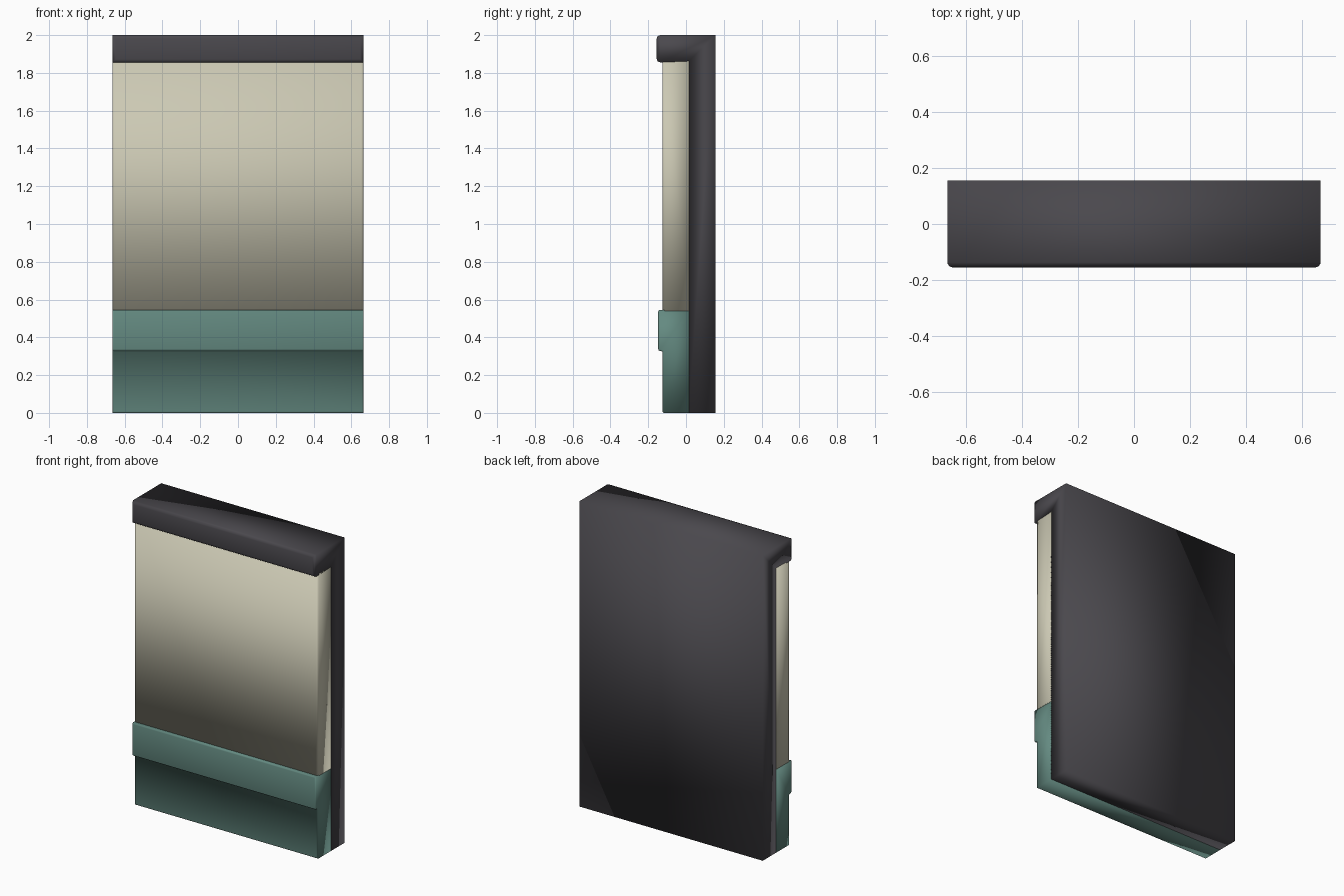
import bpy, bmesh

if "Cube" in bpy.data.objects:
    bpy.data.objects.remove(bpy.data.objects["Cube"])

W = 0.665  # half width


def srgb(r, g, b):
    return tuple(((c / 255 + 0.055) / 1.055) ** 2.4 for c in (r, g, b)) + (1,)


def material(name, rgb):
    m = bpy.data.materials.new(name)
    m.diffuse_color = srgb(*rgb)
    m.use_nodes = True
    m.node_tree.nodes["Principled BSDF"].inputs["Base Color"].default_value = m.diffuse_color
    return m


charcoal = material("charcoal", (74, 72, 77))
cream = material("cream", (203, 200, 179))
teal = material("teal", (100, 138, 129))


def slab(name, profile, mat, rounded, width=0.018, segments=2):
    """Extrude a (y, z) profile across the width and round chosen edges."""
    bm = bmesh.new()
    verts = [bm.verts.new((-W, y, z)) for y, z in profile]
    face = bm.faces.new(verts)
    ext = bmesh.ops.extrude_face_region(bm, geom=[face])
    for v in ext["geom"]:
        if isinstance(v, bmesh.types.BMVert):
            v.co.x = W
    bmesh.ops.recalc_face_normals(bm, faces=bm.faces)
    edges = [e for e in bm.edges if rounded(*[v.co for v in e.verts])]
    bmesh.ops.bevel(bm, geom=edges, offset=width, segments=segments,
                    profile=0.5, affect='EDGES', clamp_overlap=True)
    bmesh.ops.recalc_face_normals(bm, faces=bm.faces)
    me = bpy.data.meshes.new(name)
    bm.to_mesh(me)
    bm.free()
    me.materials.append(mat)
    for p in me.polygons:
        p.use_smooth = True
    ob = bpy.data.objects.new(name, me)
    bpy.context.collection.objects.link(ob)
    return ob


# Dark back shell with overhanging top cap
slab("back_shell_and_cap",
     [(0.155, 0), (0.155, 2), (-0.155, 2), (-0.155, 1.855), (0.015, 1.862), (0.015, 0)],
     charcoal, lambda a, b: a.y < -0.15 and b.y < -0.15)

# Cream front panel, rounded at its front side edges
slab("front_panel",
     [(0.016, 0.54), (0.016, 1.865), (-0.125, 1.865), (-0.125, 0.54)],
     cream, lambda a, b: a.y < -0.12 and b.y < -0.12 and abs(a.z - b.z) > 0.1, 0.012)

# Teal base with raised band, smooth shaded across the step
slab("base_and_band",
     [(0.016, 0), (0.016, 0.545), (-0.147, 0.545), (-0.147, 0.33), (-0.125, 0.325), (-0.125, 0)],
     teal, lambda a, b: a.y < -0.12 and b.y < -0.12 and (a.x * b.x > 0 or a.y < -0.14 or a.z < 0.1), 0.008)
